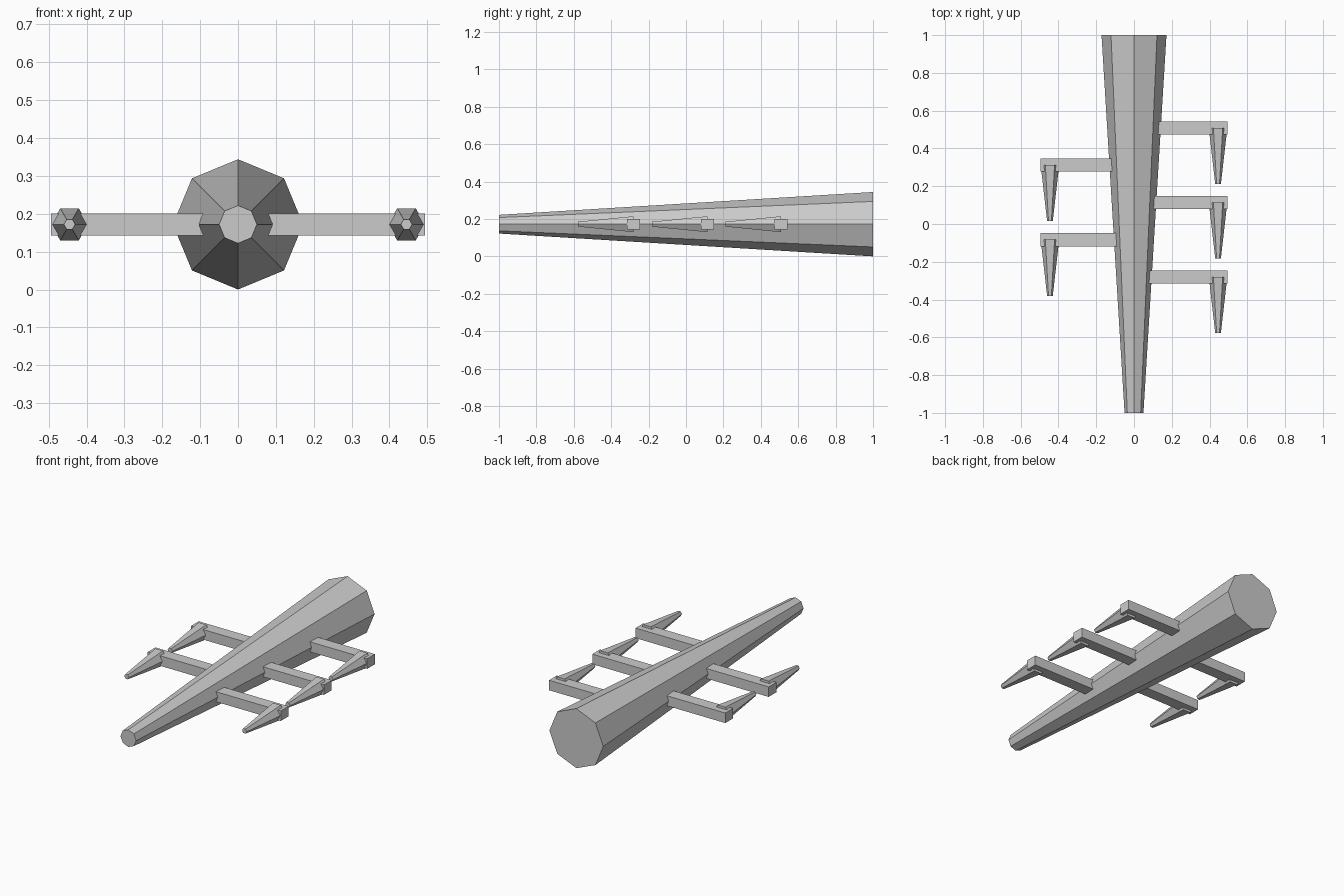
import bpy, bmesh
from math import sin, cos, tau

if "Cube" in bpy.data.objects:
    bpy.data.objects.remove(bpy.data.objects["Cube"])

AXIS_Z = 0.172


def tapered(name, x, y_tip, y_base, r_tip, r_base, sides):
    """Capped tapered prism lying along y, with a corner on +x."""
    bm = bmesh.new()
    rings = []
    for y, r in ((y_tip, r_tip), (y_base, r_base)):
        rings.append([bm.verts.new((x + r * cos(tau * i / sides), y,
                                    AXIS_Z + r * sin(tau * i / sides)))
                      for i in range(sides)])
    a, b = rings
    for i in range(sides):
        j = (i + 1) % sides
        bm.faces.new((a[i], a[j], b[j], b[i]))
    bm.faces.new(a)
    bm.faces.new(b)
    finish(name, bm)


def box(name, center, size):
    bm = bmesh.new()
    bmesh.ops.create_cube(bm, size=1)
    bmesh.ops.scale(bm, vec=size, verts=bm.verts)
    bmesh.ops.translate(bm, vec=center, verts=bm.verts)
    finish(name, bm)


def finish(name, bm):
    bmesh.ops.recalc_face_normals(bm, faces=bm.faces)
    me = bpy.data.meshes.new(name)
    bm.to_mesh(me)
    bm.free()
    bpy.context.collection.objects.link(bpy.data.objects.new(name, me))


# Central octagonal shaft
tapered("shaft", 0, -1, 1, 0.05, 0.172, 8)

# Staggered side arms, each with a forward-pointing spike at its end
INNER, OUTER = 0.04, 0.494
arms = [(1, 0.508), (1, 0.114), (1, -0.28), (-1, 0.312), (-1, -0.083)]
for n, (side, y) in enumerate(arms, 1):
    box(f"arm_{n}", (side * (INNER + OUTER) / 2, y, AXIS_Z),
        (OUTER - INNER, 0.07, 0.058))
    tapered(f"spike_{n}", side * 0.445, y - 0.297, y, 0.015, 0.049, 6)
